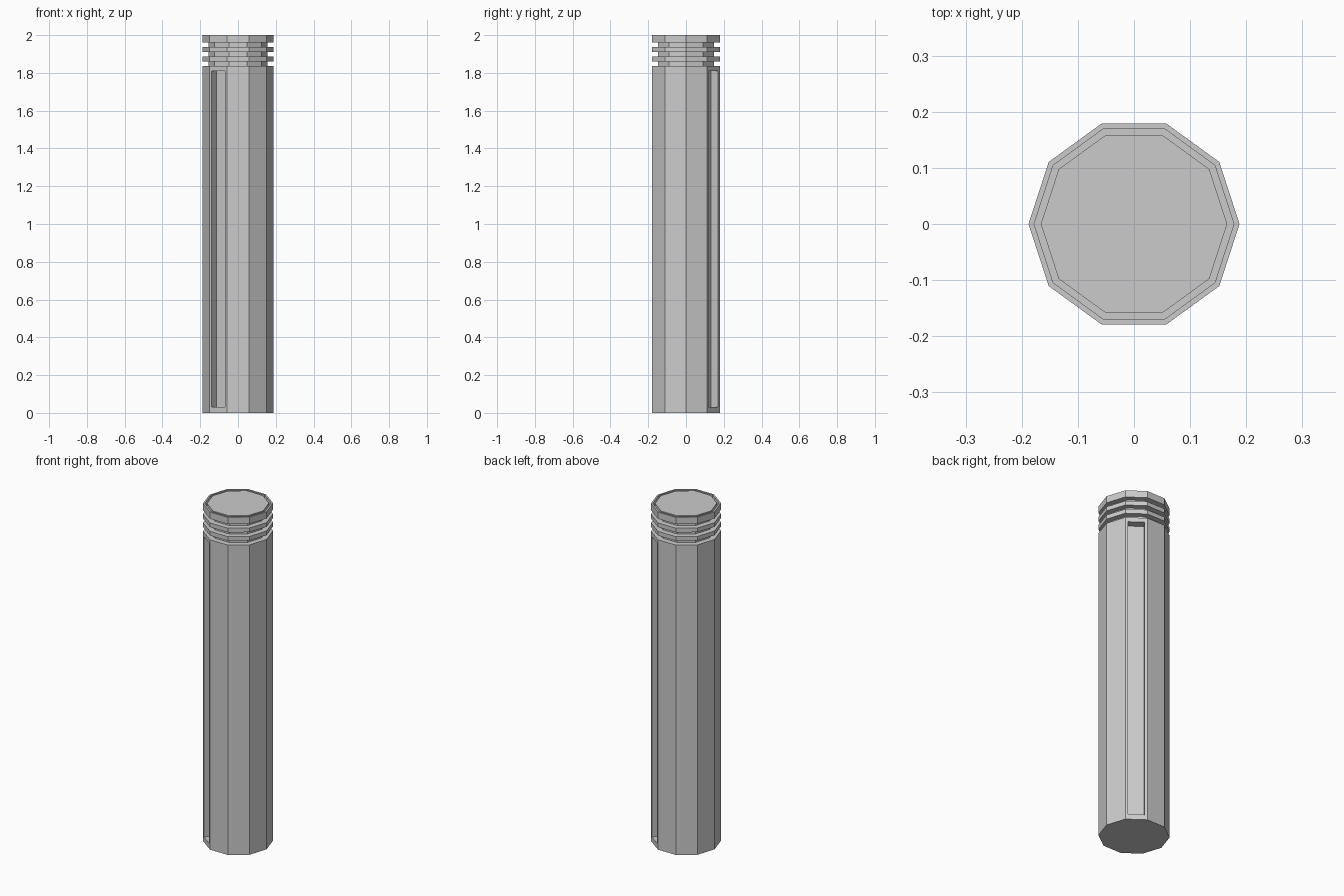
import bpy, bmesh, math
from mathutils import Matrix

if "Cube" in bpy.data.objects:
    bpy.data.objects.remove(bpy.data.objects["Cube"])

SIDES = 10
R = 0.188      # outer radius
G = 0.155      # radius inside the neck grooves


def lathe(name, profile):
    """Spin (radius, height) pairs into a flat-faced ten-sided solid."""
    bm = bmesh.new()
    rings = []
    for r, z in profile:
        rings.append([bm.verts.new((r * math.cos(math.tau * i / SIDES),
                                    r * math.sin(math.tau * i / SIDES), z))
                      for i in range(SIDES)])
    for a, b in zip(rings, rings[1:]):
        for i in range(SIDES):
            j = (i + 1) % SIDES
            bm.faces.new((a[i], a[j], b[j], b[i]))
    bm.faces.new(rings[0][::-1])
    bm.faces.new(rings[-1])
    bmesh.ops.recalc_face_normals(bm, faces=bm.faces)
    return finish(name, bm)


def finish(name, bm):
    mesh = bpy.data.meshes.new(name)
    bm.to_mesh(mesh)
    bm.free()
    obj = bpy.data.objects.new(name, mesh)
    bpy.context.collection.objects.link(obj)
    return obj


# Column: plain shaft, three neck grooves, thin ring channel in the top
profile = [(R, 0)]
for low, high in ((1.836, 1.861), (1.886, 1.911), (1.936, 1.96)):
    profile += [(R, low), (G, low), (G, high), (R, high)]
profile += [(R, 2), (0.178, 2), (0.178, 1.98), (0.166, 1.98), (0.166, 2)]
column = lathe("column", profile)

# Slot cutter: tall boxes on two opposite faces
bm = bmesh.new()
apothem = R * math.cos(math.pi / SIDES)
depth, width, z0, z1 = 0.046, 0.087, 0.03, 1.81
for angle in (54, 234):
    m = (Matrix.Rotation(math.radians(angle), 4, 'Z')
         @ Matrix.Translation((apothem, 0, (z0 + z1) / 2))
         @ Matrix.Diagonal((depth * 2, width, z1 - z0, 1)))
    bmesh.ops.create_cube(bm, size=1, matrix=m)
cutter = finish("slot_cutter", bm)
cutter.hide_render = True
cutter.hide_set(True)

cut = column.modifiers.new("slots", 'BOOLEAN')
cut.operation = 'DIFFERENCE'
cut.solver = 'EXACT'
cut.object = cutter
